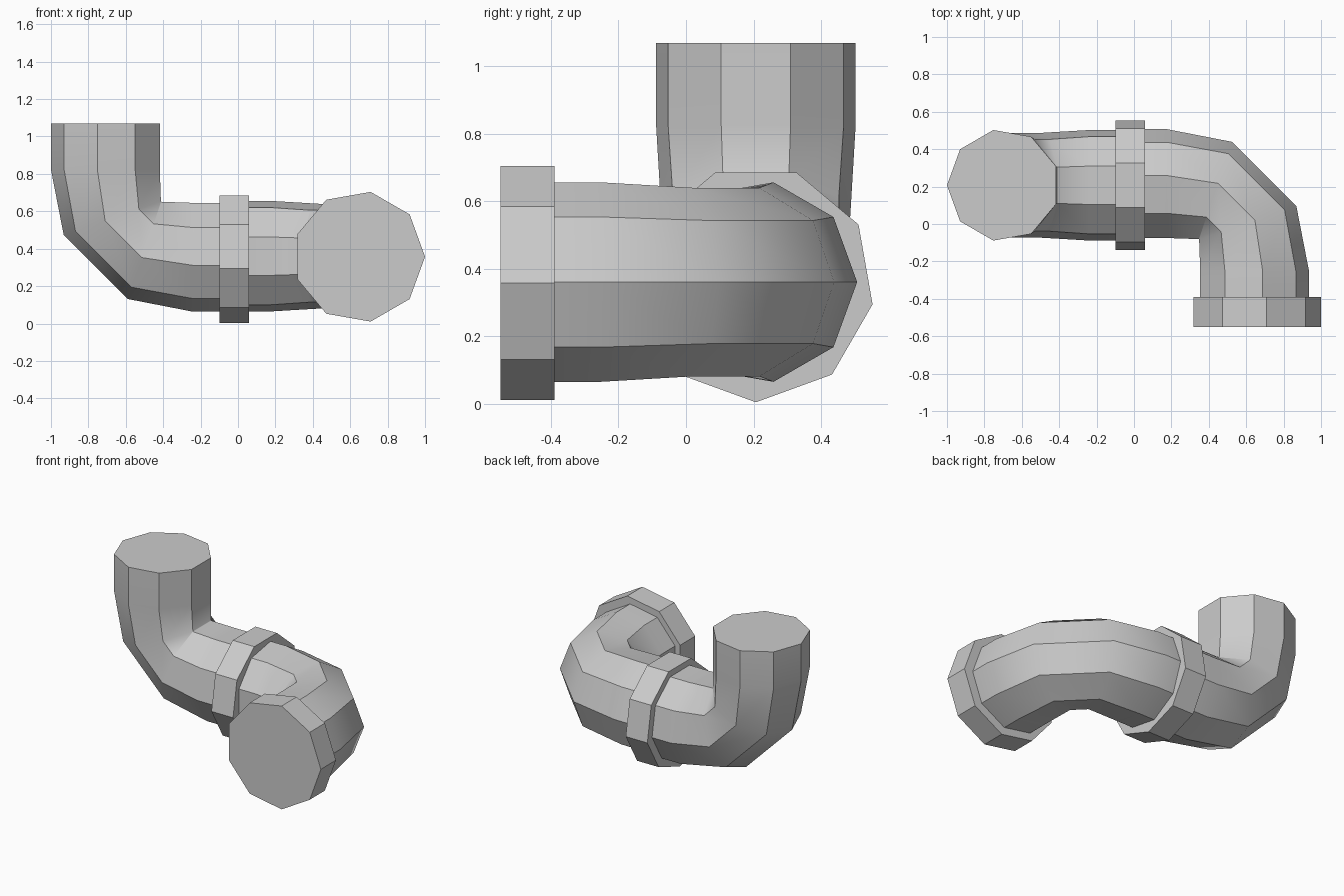
import bpy, bmesh
from math import cos, sin, tau
from mathutils import Vector as V

if "Cube" in bpy.data.objects:
    bpy.data.objects.remove(bpy.data.objects["Cube"])

SIDES = 9


def loft(name, rings, r):
    """Skin nine-sided rings given as (centre, outward direction, side direction, radius scale)."""
    bm = bmesh.new()
    loops = []
    for c, out, side, s in rings:
        c, out, side = V(c), V(out).normalized(), V(side)
        loops.append([bm.verts.new(c + r * s * (out * cos(tau * i / SIDES) + side * sin(tau * i / SIDES)))
                      for i in range(SIDES)])
    for a, b in zip(loops, loops[1:]):
        for i in range(SIDES):
            j = (i + 1) % SIDES
            bm.faces.new((a[i], a[j], b[j], b[i])).smooth = True
    bm.faces.new(loops[0])
    bm.faces.new(loops[-1])
    bmesh.ops.recalc_face_normals(bm, faces=bm.faces)
    # crisp lengthwise edges and rims, smooth around the bend
    for a, b in zip(loops, loops[1:]):
        for v, w in zip(a, b):
            bm.edges.get((v, w)).smooth = False
    for l in (loops[0], loops[-1]):
        for i in range(SIDES):
            bm.edges.get((l[i], l[(i + 1) % SIDES])).smooth = False
    me = bpy.data.meshes.new(name)
    bm.to_mesh(me)
    bm.free()
    ob = bpy.data.objects.new(name, me)
    bpy.context.collection.objects.link(ob)
    return ob


def elbow(name, corner, u, v, side, end_u, end_v):
    """Elbow whose arms leave the corner along u and v."""
    corner, u, v = V(corner), V(u), V(v)
    p = lambda a, b: corner + u * a + v * b
    loft(name, [
        (p(end_u, 0), -v, side, 1),
        (p(.46, 0), -v, side, 1),
        (p(.203, .036), -v * .945 - u * .327, side, .945),
        (p(.036, .203), -u * .945 - v * .327, side, .945),
        (p(0, .46), -u, side, 1),
        (p(0, end_v), -u, side, 1)], .3)


# two elbows meeting at the middle collar
elbow("upright_elbow", (-.70, .207, .363), (0, 0, 1), (1, 0, 0), (0, 1, 0), .705, .60)
elbow("outlet_elbow", (.636, .207, .36), (-1, 0, 0), (0, -1, 0), (0, 0, 1), .576, .597)

# collars
loft("middle_collar", [((x, .207, .355), (0, 0, -1), (0, 1, 0), 1) for x in (-.10, .06)], .351)
loft("end_collar", [((.648, y, .357), (1, 0, 0), (0, 0, 1), 1) for y in (-.55, -.39)], .352)
